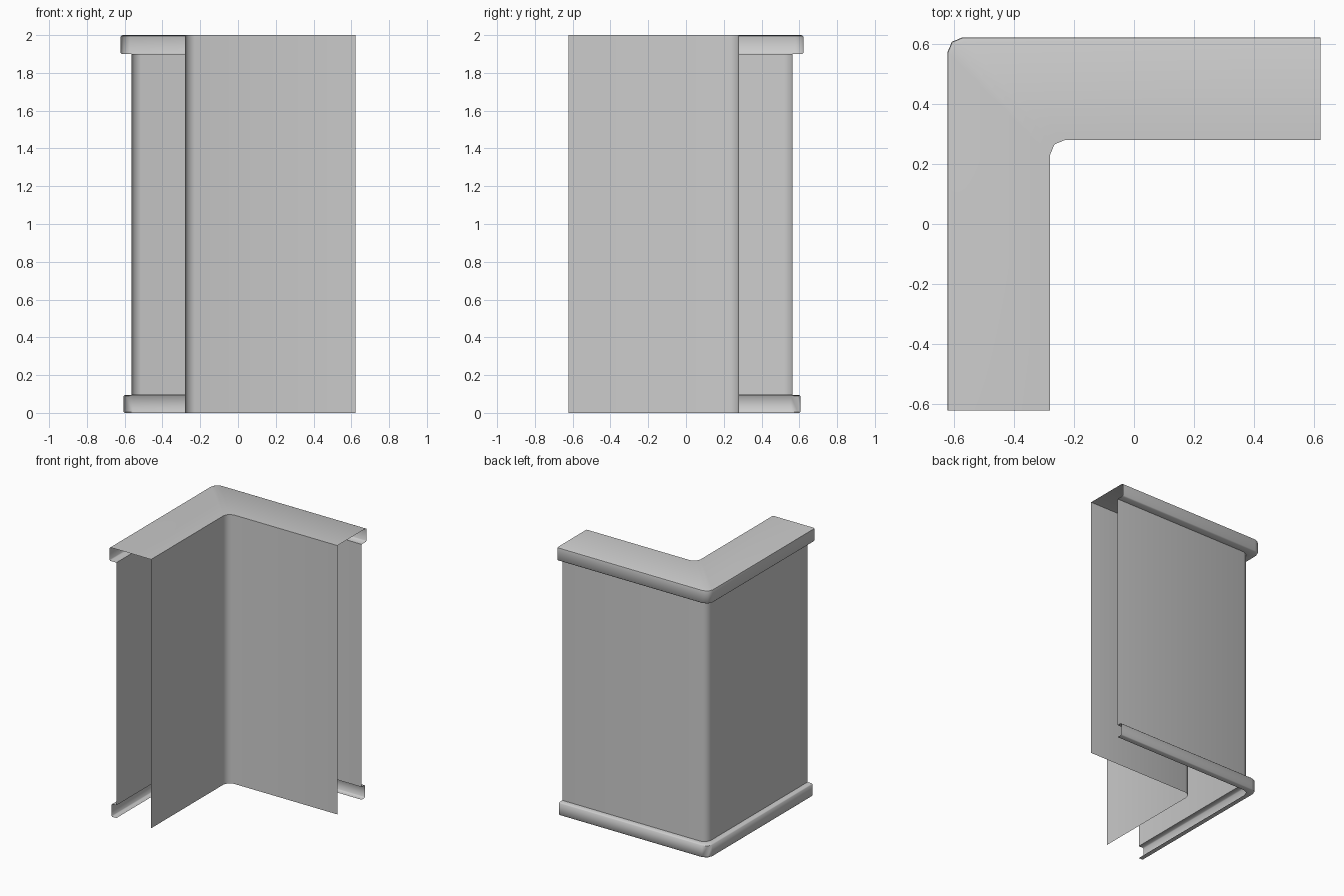
import bpy, bmesh, math

if "Cube" in bpy.data.objects:
    bpy.data.objects.remove(bpy.data.objects["Cube"])

END = 0.622      # where both arms of the L are cut off
R = 0.05         # corner radius in plan
K = R * (1 - math.sqrt(0.5))


def corner_path(d):
    """L-shaped plan line at distance d from the axes, with a rounded corner."""
    return [(-d, -END), (-d, d - R), (-d + K, d - K), (-d + R, d), (END, d)]


def sweep(name, profile):
    """Sweep a (distance, height) profile along the L as a single sheet."""
    bm = bmesh.new()
    rows = [[bm.verts.new((x, y, z)) for x, y in corner_path(d)] for d, z in profile]
    for a, b in zip(rows, rows[1:]):
        for i in range(len(a) - 1):
            bm.faces.new((a[i], a[i + 1], b[i + 1], b[i]))
    mesh = bpy.data.meshes.new(name)
    bm.to_mesh(mesh)
    bm.free()
    obj = bpy.data.objects.new(name, mesh)
    bpy.context.collection.objects.link(obj)
    bpy.ops.object.select_all(action='DESELECT')
    obj.select_set(True)
    bpy.context.view_layer.objects.active = obj
    bpy.ops.object.shade_smooth_by_angle(angle=math.radians(50))
    return obj


# Plain wall on the inside of the corner
sweep("inner_wall", [(0.28, 0), (0.28, 2)])

# Flat cap with a softened overhanging edge that returns to the outer wall
sweep("top_cap", [(0.28, 2), (0.61, 2), (0.6205, 1.9955), (0.622, 1.985),
                  (0.622, 1.907), (0.616, 1.9), (0.565, 1.9)])

# Outer wall between the two trims
sweep("outer_wall", [(0.565, 1.9), (0.565, 0.095)])

# Base trim stepping out from the wall, with a lip underneath
sweep("base_trim", [(0.565, 0.095), (0.6, 0.095), (0.606, 0.089),
                    (0.606, 0.006), (0.6, 0), (0.565, 0)])
